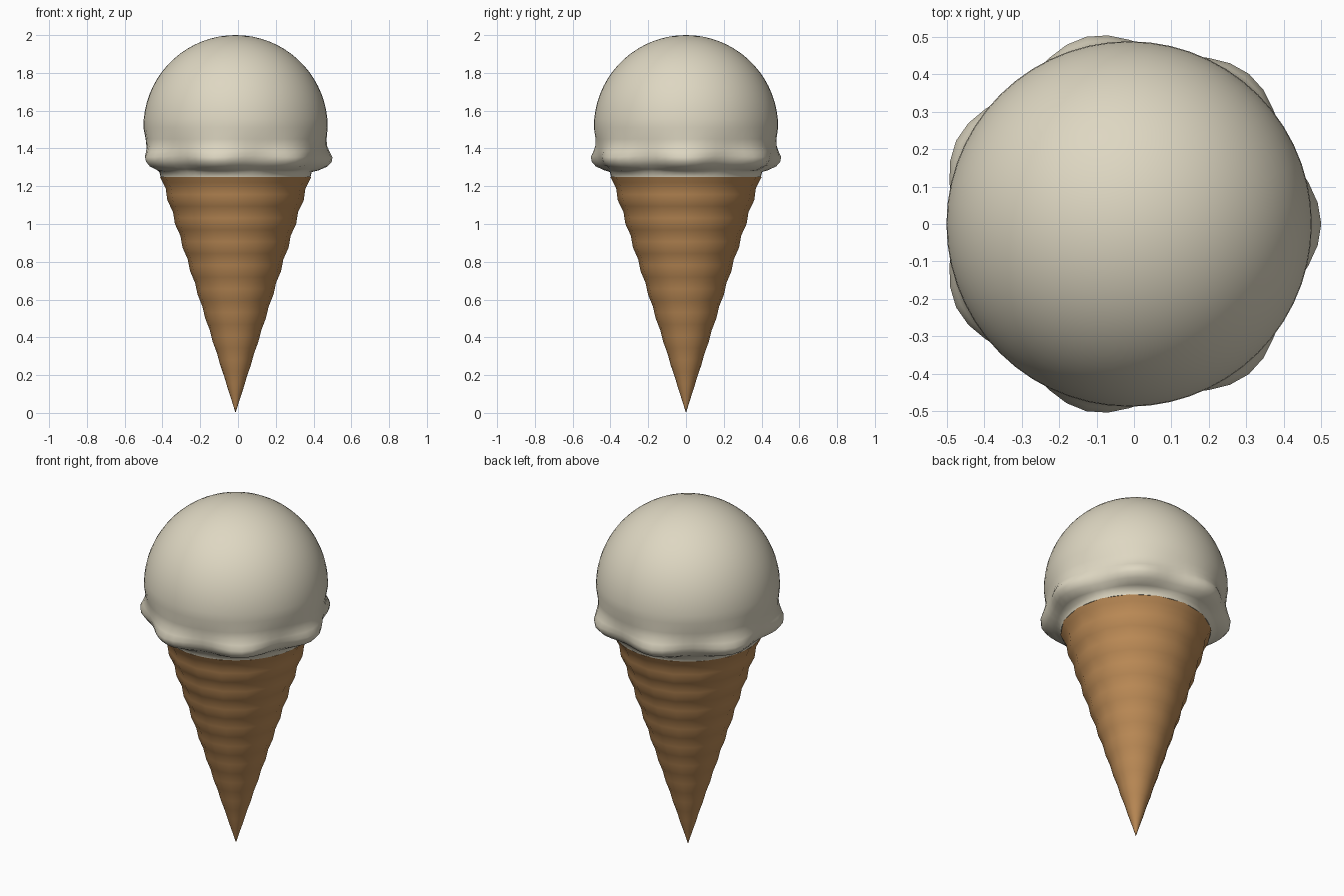
import bpy
import bmesh
import math

CENTRE_X = -0.013
LOBES = 7

cube = bpy.data.objects.get("Cube")
if cube:
    bpy.data.objects.remove(cube)


def make_material(name, rgb):
    mat = bpy.data.materials.new(name)
    mat.use_nodes = True
    mat.diffuse_color = (*rgb, 1)
    bsdf = next(n for n in mat.node_tree.nodes if n.type == 'BSDF_PRINCIPLED')
    bsdf.inputs["Base Color"].default_value = (*rgb, 1)
    bsdf.inputs["Roughness"].default_value = 0.8
    return mat


def lathe(name, rings, sides, mat, sharp_angle):
    """Skin rings of (radius, z, lobe depth, lobe drop), bottom to top, with closed ends."""
    bm = bmesh.new()
    loops = []
    for radius, z, depth, drop in rings:
        if radius == 0:
            loops.append([bm.verts.new((0, 0, z))] * sides)
            continue
        loop = []
        for i in range(sides):
            a = math.tau * i / sides
            wave = math.cos(LOBES * a)
            r = radius + depth * wave
            loop.append(bm.verts.new((r * math.cos(a), r * math.sin(a), z - drop * wave)))
        loops.append(loop)
    for low, high in zip(loops, loops[1:]):
        for i in range(sides):
            j = (i + 1) % sides
            corners = dict.fromkeys((low[i], low[j], high[j], high[i]))
            bm.faces.new(list(corners))
    for loop in (loops[0], loops[-1]):
        if len(set(loop)) > 1:
            bm.faces.new(loop)
    bmesh.ops.recalc_face_normals(bm, faces=bm.faces)
    mesh = bpy.data.meshes.new(name)
    bm.to_mesh(mesh)
    bm.free()
    mesh.materials.append(mat)
    obj = bpy.data.objects.new(name, mesh)
    obj.location.x = CENTRE_X
    bpy.context.collection.objects.link(obj)
    bpy.ops.object.select_all(action='DESELECT')
    obj.select_set(True)
    bpy.context.view_layer.objects.active = obj
    bpy.ops.object.shade_smooth_by_angle(angle=math.radians(sharp_angle))
    return obj


cream = make_material("vanilla cream", (0.73, 0.68, 0.54))
wafer = make_material("wafer brown", (0.49, 0.25, 0.09))

# Wafer cone: straight taper with soft horizontal ripples that fade to the tip
cone_rings = [(0, 0, 0, 0)]
STEPS = 40
for k in range(1, STEPS + 1):
    z = 1.25 * k / STEPS
    ripple = 0.006 * (z / 1.25) * math.cos(math.tau * z / 0.125)
    cone_rings.append((0.316 * z + ripple, z, 0, 0))
lathe("wafer_cone", cone_rings, 16, wafer, 50)

# Scoop: lobed skirt below, blending into a ball above
scoop_rings = [
    (0.397, 1.25, 0, 0),
    (0.403, 1.275, 0, 0),
    (0.43, 1.287, 0.01, 0.003),
    (0.468, 1.308, 0.018, 0.004),
    (0.487, 1.333, 0.022, 0.004),
    (0.492, 1.358, 0.021, 0.004),
    (0.485, 1.385, 0.013, 0.003),
    (0.478, 1.415, 0.006, 0),
    (0.479, 1.45, 0.003, 0),
]
BALL_Z, BALL_R = 1.512, 0.488
for k in range(17):
    t = math.radians(90 * k / 17)
    scoop_rings.append((BALL_R * math.cos(t), BALL_Z + BALL_R * math.sin(t), 0, 0))
scoop_rings.append((0, BALL_Z + BALL_R, 0, 0))
lathe("ice_cream_scoop", scoop_rings, 56, cream, 70)
